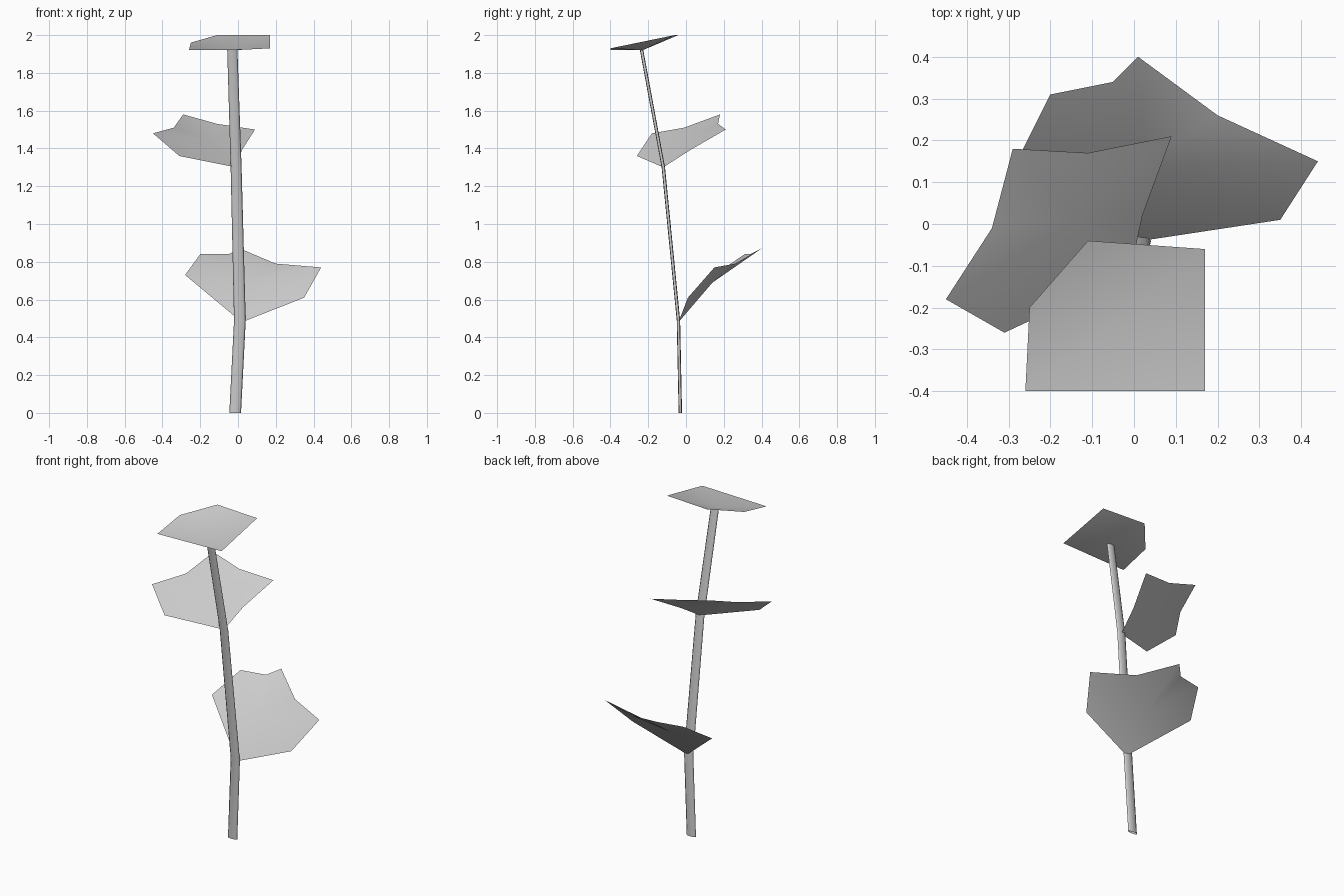
import bpy, bmesh, math
from mathutils import Vector

default_cube = bpy.data.objects.get("Cube")
if default_cube:
    bpy.data.objects.remove(default_cube, do_unlink=True)

# One plain grey for the whole plant
grey = bpy.data.materials.new("plain_grey")
grey.use_nodes = True
grey.diffuse_color = (0.6, 0.6, 0.6, 1)
grey.node_tree.nodes["Principled BSDF"].inputs["Base Color"].default_value = grey.diffuse_color


def finish(name, bm):
    """Turn a bmesh into a smooth shaded, coloured object."""
    for face in bm.faces:
        face.smooth = True
    mesh = bpy.data.meshes.new(name)
    bm.to_mesh(mesh)
    bm.free()
    mesh.materials.append(grey)
    obj = bpy.data.objects.new(name, mesh)
    bpy.context.scene.collection.objects.link(obj)
    return obj


def leaf(name, centre, outline):
    """Thin sheet: a fan from a raised or sunken centre to the outline."""
    bm = bmesh.new()
    hub = bm.verts.new(centre)
    rim = [bm.verts.new(p) for p in outline]
    for a, b in zip(rim, rim[1:] + rim[:1]):
        bm.faces.new((hub, a, b))
    return finish(name, bm)


def stem(name, path, depth, sides):
    """Flattened tube through the path points (x, y, z, half width)."""
    bm = bmesh.new()
    rings = []
    for x, y, z, width in path:
        ring = []
        for i in range(sides):
            angle = math.tau * i / sides
            offset = Vector((width * math.cos(angle), depth * math.sin(angle), 0))
            ring.append(bm.verts.new(Vector((x, y, z)) + offset))
        rings.append(ring)
    for low, high in zip(rings, rings[1:]):
        for i in range(sides):
            j = (i + 1) % sides
            bm.faces.new((low[i], low[j], high[j], high[i]))
    return finish(name, bm)


# Stem, bending forward at each leaf joint
stem("stem", [(-.015, -.03, 0, .031), (.01, -.04, .49, .031),
              (-.01, -.12, 1.3, .029), (-.03, -.235, 1.92, .027)],
     depth=.009, sides=8)

# Lower leaf, reaching back and to the left
leaf("lower_leaf", (.02, .14, .69), [
    (.02, -.04, .48), (.35, .01, .61), (.44, .15, .77), (.2, .26, .79),
    (.01, .4, .87), (-.05, .34, .84), (-.2, .31, .84), (-.28, .15, .73)])

# Middle leaf, reaching out to the right
leaf("middle_leaf", (-.14, .01, 1.44), [
    (-.01, -.12, 1.3), (.02, .02, 1.39), (.09, .21, 1.5), (-.11, .17, 1.53),
    (-.29, .18, 1.58), (-.34, -.01, 1.51), (-.45, -.18, 1.48), (-.31, -.26, 1.36)])

# Top leaf, tilted forward over the end of the stem
leaf("top_leaf", (-.03, -.23, 1.92), [
    (-.26, -.4, 1.92), (.17, -.4, 1.93), (.17, -.06, 2),
    (-.11, -.04, 2), (-.25, -.2, 1.96)])
